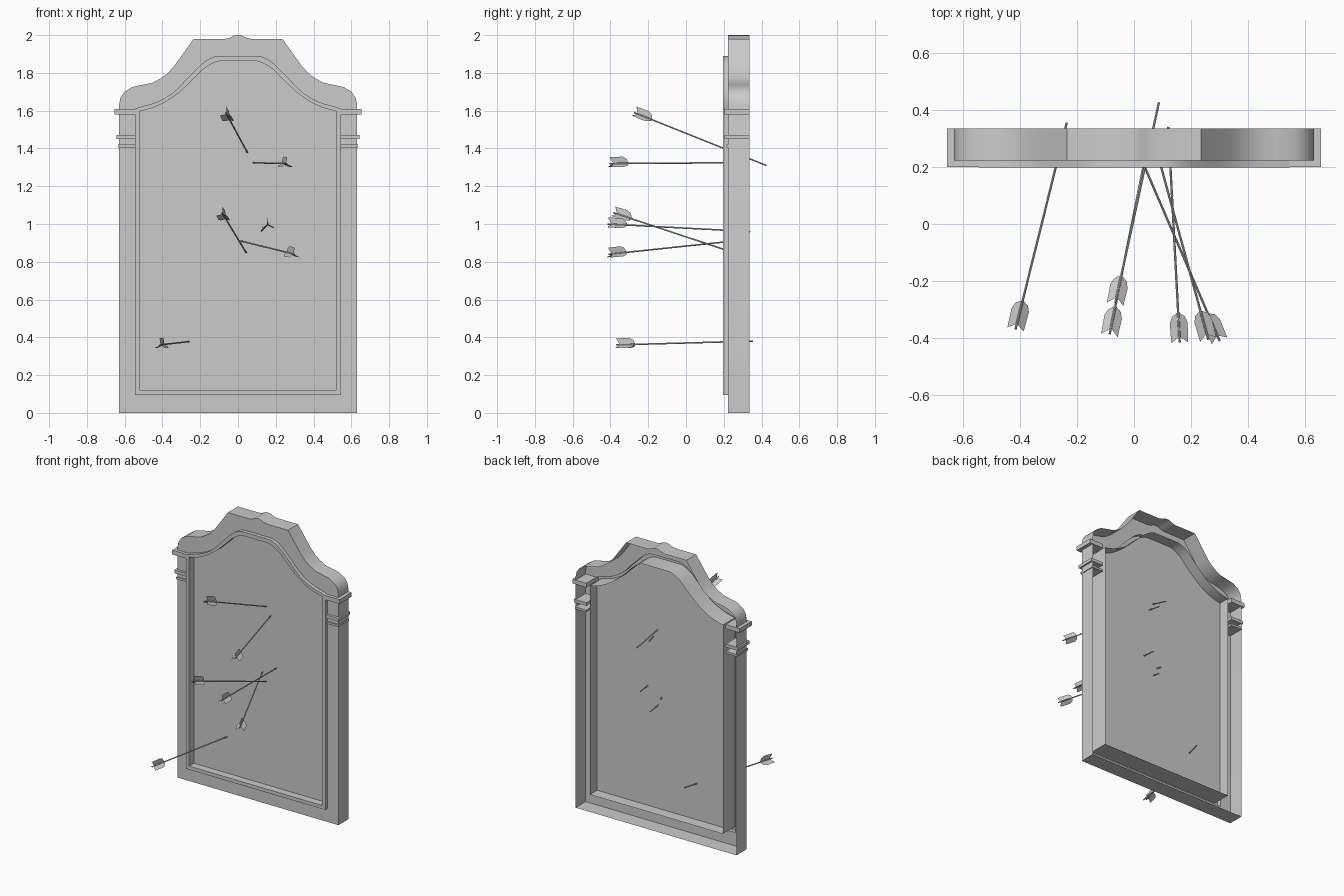
import bpy, bmesh, math
from mathutils import Vector

if "Cube" in bpy.data.objects:
    bpy.data.objects.remove(bpy.data.objects["Cube"])

def finish(name, bm, smooth=True):
    me = bpy.data.meshes.new(name)
    bm.to_mesh(me)
    bm.free()
    ob = bpy.data.objects.new(name, me)
    bpy.context.collection.objects.link(ob)
    if smooth:
        bpy.ops.object.select_all(action='DESELECT')
        ob.select_set(True)
        bpy.context.view_layer.objects.active = ob
        bpy.ops.object.shade_smooth_by_angle(angle=math.radians(35))
    return ob

def outline(half):
    # right half listed bottom to top, mirrored to a closed loop
    return half + [(-x, z) for x, z in reversed(half[:-1])]

# Outlines in x, z
outer = outline([(.63, 0), (.63, 1.63), (.622, 1.67), (.60, 1.70), (.56, 1.725),
                 (.50, 1.738), (.455, 1.747), (.41, 1.77), (.37, 1.80), (.335, 1.84),
                 (.235, 1.98), (.07, 1.98), (.04, 1.987), (.02, 1.998), (0, 2.0)])
mould = outline([(.545, .095), (.545, 1.61), (.50, 1.625), (.46, 1.635), (.42, 1.65),
                 (.385, 1.667), (.35, 1.69), (.31, 1.725), (.275, 1.765), (.24, 1.80),
                 (.20, 1.84), (.165, 1.868), (.13, 1.885), (.10, 1.89), (0, 1.89)])
inner = outline([(.52, .12), (.52, 1.598), (.485, 1.605), (.45, 1.615), (.415, 1.63),
                 (.38, 1.648), (.345, 1.672), (.305, 1.702), (.265, 1.74), (.225, 1.778),
                 (.19, 1.815), (.155, 1.84), (.125, 1.855), (.10, 1.862), (0, 1.862)])

# Frame: open-backed shell with a raised moulding around the opening
bm = bmesh.new()
rings = [[bm.verts.new((x, y, z)) for x, z in loop] for loop, y in
         [(outer, .335), (outer, .223), (mould, .223), (mould, .197), (inner, .197), (inner, .33)]]
for a, b in zip(rings, rings[1:]):
    for i in range(len(a)):
        j = (i + 1) % len(a)
        bm.faces.new((a[i], a[j], b[j], b[i]))
bmesh.ops.recalc_face_normals(bm, faces=bm.faces)
finish("mirror_frame", bm)

# Glass panel
bm = bmesh.new()
bm.faces.new([bm.verts.new((x, .25, z)) for x, z in inner])
bm.normal_update()
finish("glass_panel", bm, False)

# Pilaster bands on both sides
def band(name, x1, y0, z0, z1):
    for s, side in ((-1, "left"), (1, "right")):
        bm = bmesh.new()
        bmesh.ops.create_cube(bm, size=1)
        for v in bm.verts:
            v.co = (s * (.545 + (v.co.x + .5) * (x1 - .545)),
                    y0 + (v.co.y + .5) * (.335 - y0), z0 + (v.co.z + .5) * (z1 - z0))
        bmesh.ops.recalc_face_normals(bm, faces=bm.faces)
        finish(f"{name}_{side}", bm, False)

band("pilaster_cap", .655, .20, 1.58, 1.61)
band("pilaster_upper_band", .642, .205, 1.45, 1.472)
band("pilaster_lower_band", .635, .215, 1.405, 1.42)

# Arrows: shaft with three vanes near the tail
VANE = [(.02, .003), (0, .034), (.07, .036), (.092, .026), (.105, .003)]

def arrow(name, tail, tip):
    tail, tip = Vector(tail), Vector(tip)
    d = (tip - tail).normalized()
    up = (Vector((0, 0, 1)) - d * d.z).normalized()
    side = d.cross(up)
    bm = bmesh.new()
    ends = []
    for p in (tail, tip):
        ends.append([bm.verts.new(p + .004 * (up * math.cos(k * math.pi / 4) + side * math.sin(k * math.pi / 4)))
                     for k in range(8)])
    for k in range(8):
        j = (k + 1) % 8
        bm.faces.new((ends[0][k], ends[0][j], ends[1][j], ends[1][k]))
    bm.faces.new(ends[0])
    bm.faces.new(ends[1])
    bmesh.ops.recalc_face_normals(bm, faces=bm.faces)
    finish(name + "_shaft", bm)
    bm = bmesh.new()
    for k in range(3):
        a = k * math.tau / 3
        r = up * math.cos(a) + side * math.sin(a)
        bm.faces.new([bm.verts.new(tail + d * s + r * h) for s, h in VANE])
    bm.normal_update()
    finish(name + "_fletching", bm, False)

for n, (tail, tip) in enumerate([
        ((-.415, -.37, .36), (-.235, .355, .38)),
        ((-.085, -.385, 1.06), (.057, .32, .826)),
        ((-.065, -.275, 1.59), (.087, .425, 1.31)),
        ((.26, -.405, 1.32), (.06, .328, 1.325)),
        ((.30, -.41, .84), (.003, .28, .913)),
        ((.16, -.415, 1.0), (.12, .34, .96))]):
    arrow(f"arrow_{n + 1}", tail, tip)
